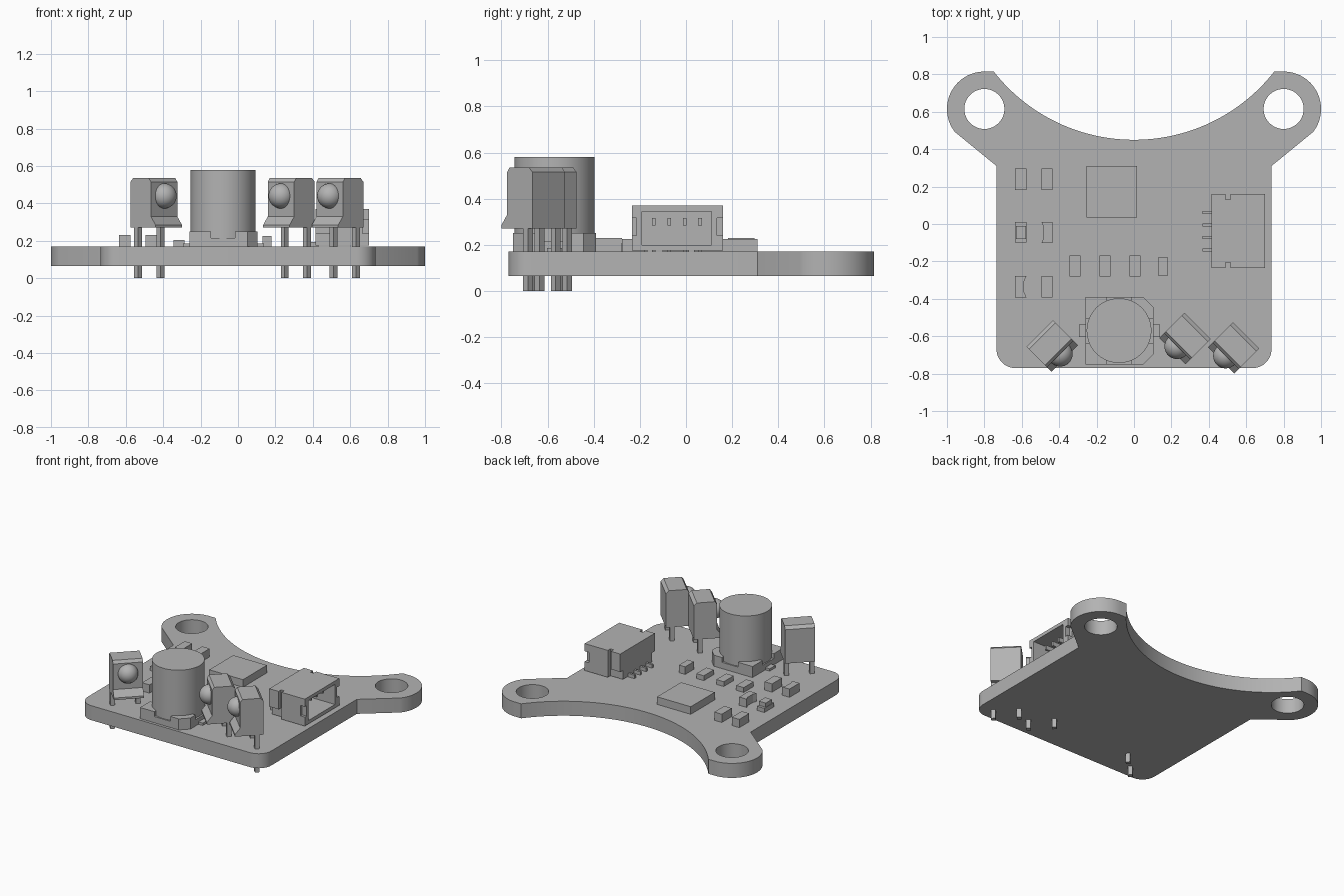
import bpy, bmesh
from math import sin, cos, pi, radians, atan2
from mathutils import Matrix

if "Cube" in bpy.data.objects:
    bpy.data.objects.remove(bpy.data.objects["Cube"])

grey = bpy.data.materials.new("plain_grey")
grey.use_nodes = True
GREY = (0.45, 0.45, 0.45, 1)
grey.diffuse_color = GREY
grey.node_tree.nodes["Principled BSDF"].inputs["Base Color"].default_value = GREY


def finish(name, bm, matrix=Matrix(), smooth=False):
    bmesh.ops.recalc_face_normals(bm, faces=bm.faces)
    mesh = bpy.data.meshes.new(name)
    bm.to_mesh(mesh)
    bm.free()
    mesh.materials.append(grey)
    ob = bpy.data.objects.new(name, mesh)
    bpy.context.collection.objects.link(ob)
    ob.matrix_world = matrix
    if smooth:
        select(ob)
        bpy.ops.object.shade_smooth_by_angle(angle=radians(30))
    return ob


def select(ob):
    bpy.ops.object.select_all(action='DESELECT')
    ob.select_set(True)
    bpy.context.view_layer.objects.active = ob


def prism(name, pts, z0, z1, matrix=Matrix(), smooth=False):
    bm = bmesh.new()
    face = bm.faces.new([bm.verts.new((x, y, z0)) for x, y in pts])
    up = bmesh.ops.extrude_face_region(bm, geom=[face])["geom"]
    bmesh.ops.translate(bm, vec=(0, 0, z1 - z0),
                        verts=[v for v in up if isinstance(v, bmesh.types.BMVert)])
    return finish(name, bm, matrix, smooth)


def box(name, x0, x1, y0, y1, z0, z1, matrix=Matrix()):
    return prism(name, [(x0, y0), (x1, y0), (x1, y1), (x0, y1)], z0, z1, matrix)


def arc(cx, cy, r, a0, a1, n):
    return [(cx + r * cos(radians(a0 + (a1 - a0) * i / n)),
             cy + r * sin(radians(a0 + (a1 - a0) * i / n))) for i in range(n + 1)]


def circle(cx, cy, r, n=48):
    return arc(cx, cy, r, 0, 360, n)[:-1]


def cut(ob, cutters):
    for c in cutters:
        mod = ob.modifiers.new("cut", 'BOOLEAN')
        mod.operation = 'DIFFERENCE'
        mod.object = c
        select(ob)
        bpy.ops.object.modifier_apply(modifier=mod.name)
        bpy.data.objects.remove(c)


TOP = 0.17

# Circuit board: right half of the outline, mirrored, with two mounting holes
half = arc(0.635, -0.67, 0.1, -90, 0, 10) + [(0.735, 0.31)]
half += arc(0.8, 0.615, 0.2, -38, 90, 28) + [(0.75, 0.815)]
sweep = atan2(0.75, 1.403 - 0.815) * 180 / pi
half += arc(0, 1.403, 0.953, -90 + sweep, -90, 24)[1:]
outline = half + [(-x, y) for x, y in reversed(half[:-1])]
board = prism("circuit_board", outline, 0.065, TOP)
cut(board, [prism("hole_cutter", circle(s * 0.8, 0.615, 0.107), 0, 0.3) for s in (-1, 1)])
select(board)
bpy.ops.object.shade_smooth_by_angle(angle=radians(25))

# Main chip
box("main_chip", -0.255, 0.015, 0.035, 0.31, TOP, 0.225)

# Small surface parts: plain blocks and arrays with one scooped side
for i, (x, y, h) in enumerate([
        (-0.605, 0.24, 0.23), (-0.465, 0.24, 0.23), (-0.465, -0.335, 0.23),
        (-0.315, -0.225, 0.205), (-0.155, -0.225, 0.205), (0.005, -0.225, 0.205)]):
    box(f"small_part_{i}", x - 0.03, x + 0.03, y - 0.057, y + 0.057, TOP, h)
box("small_part_narrow", 0.13, 0.18, -0.277, -0.177, TOP, 0.225)
for x, y, side in [(-0.605, -0.335, 1), (-0.465, -0.045, -1)]:
    pts = [(-0.03, 0.057), (-0.03, -0.057), (0.03, -0.057), (0.018, -0.03),
           (0.018, 0.03), (0.03, 0.057)]
    prism("scooped_part", [(x + side * px, y + py) for px, py in pts], TOP, 0.23)

# Small part with lower end caps
box("capped_part_body", -0.632, -0.578, -0.08, -0.01, TOP, 0.23)
box("capped_part_ends", -0.635, -0.575, -0.1, 0.01, TOP, 0.2)

# Capacitor: can, chamfered base with raised corners, terminals
CX, CY = -0.08, -0.57
prism("capacitor_can", circle(CX, CY, 0.173, 64), 0.215, 0.58, smooth=True)
base_pts = [(-0.18, -0.18), (0.13, -0.18), (0.185, -0.125),
            (0.185, 0.125), (0.13, 0.18), (-0.18, 0.18)]
base = prism("capacitor_base", [(CX + x, CY + y) for x, y in base_pts], TOP, 0.25)
cut(base, [box("base_cutter", CX - 0.3, CX + 0.3, CY - 0.065, CY + 0.065, 0.215, 0.3),
           box("base_cutter", CX - 0.065, CX + 0.065, CY - 0.3, CY + 0.3, 0.215, 0.3)])
box("capacitor_terminals", CX - 0.215, CX + 0.22, CY - 0.033, CY + 0.033, TOP, 0.187)

# Side connector: hollow shell open to +x, slotted side walls, contacts and legs
shell = box("connector_shell", 0.415, 0.7, -0.235, 0.16, 0.175, 0.37)
cutters = [box("cavity_cutter", 0.45, 0.8, -0.19, 0.11, 0.2, 0.345)]
for y0, y1 in [(-0.3, -0.205), (0.13, 0.3)]:
    cutters.append(box("slot_cutter", 0.49, 0.515, y0, y1, 0.1, 0.5))
    cutters.append(box("corner_cutter", 0.3, 0.515, y0, y1, 0.1, 0.24))
for y0, y1 in [(-0.3, -0.215), (0.135, 0.3)]:
    cutters.append(box("wall_cutter", 0.665, 0.8, y0, y1, 0.24, 0.315))
cut(shell, cutters)
for i in range(4):
    y = -0.14 + i * 0.067
    box(f"connector_contact_{i}", 0.44, 0.64, y - 0.008, y + 0.008, 0.283, 0.315)
    box(f"connector_leg_{i}", 0.365, 0.43, y - 0.008, y + 0.008, TOP, 0.195)

# Upright sensors: chamfered body with flared foot, domed lens, two pins
side_profile = [(0, 0.33), (-0.035, 0.285), (-0.035, 0.27), (0.155, 0.27),
                (0.155, 0.515), (0.135, 0.535), (0.015, 0.535), (0, 0.515)]
lay = Matrix(((0, 0, 1, 0), (1, 0, 0, 0), (0, 1, 0, 0), (0, 0, 0, 1)))
for label, x, y, turn in [("right", -0.395, -0.695, 45), ("middle", 0.23, -0.655, -45),
                          ("left", 0.49, -0.705, -45)]:
    place = Matrix.Translation((x, y, 0)) @ Matrix.Rotation(radians(turn), 4, 'Z')
    prism(f"sensor_body_{label}", side_profile, -0.1, 0.1, place @ lay)
    bm = bmesh.new()
    bmesh.ops.create_uvsphere(bm, u_segments=32, v_segments=16, radius=0.067)
    finish(f"sensor_lens_{label}", bm, place @ Matrix.Translation((0, 0, 0.44)), True)
    for s in (-1, 1):
        px = s * 0.085
        box(f"sensor_pin_{label}", px - 0.015, px + 0.015, 0.098, 0.128, 0, 0.28, place)
